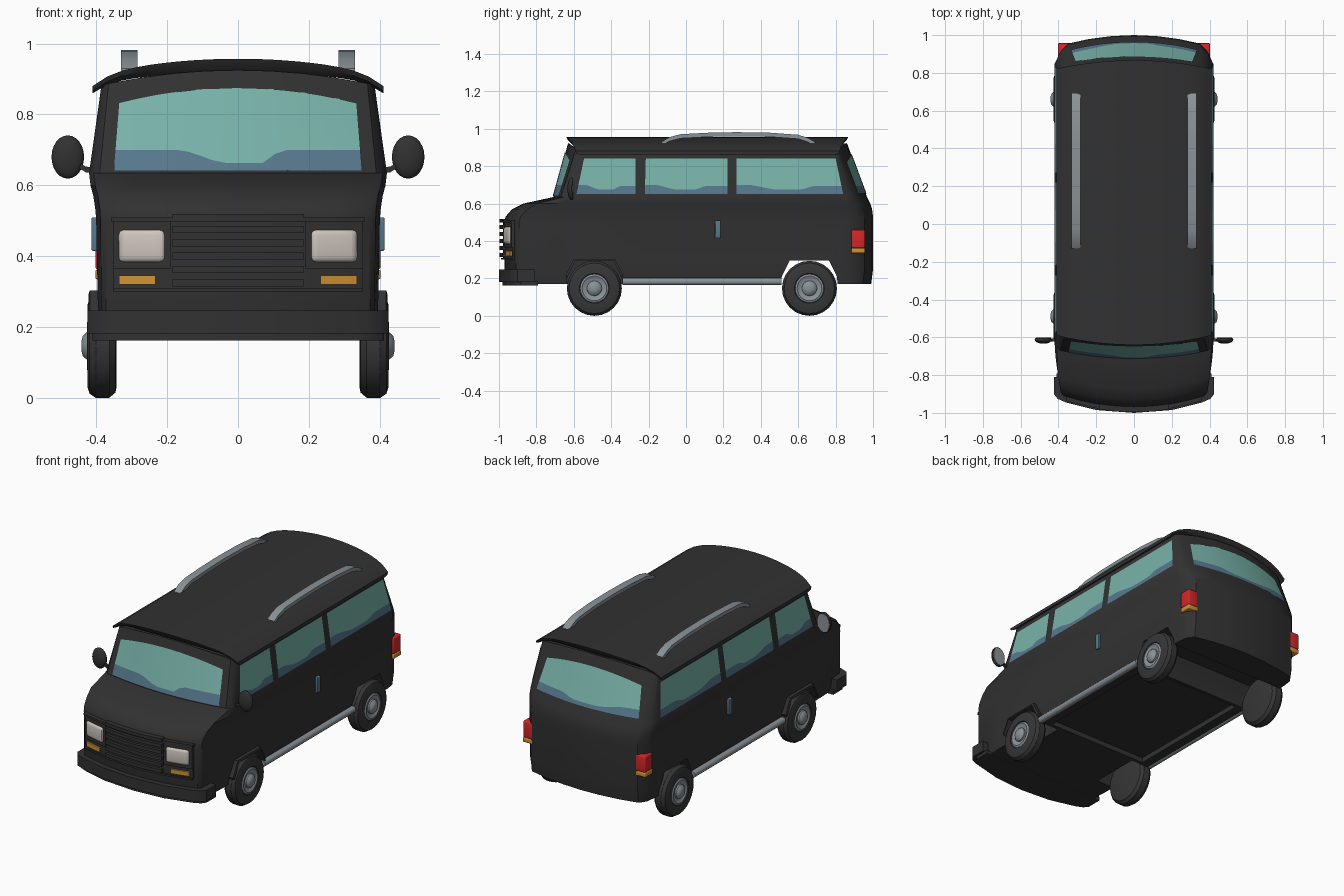
import bpy, bmesh, math
from mathutils import Matrix

if "Cube" in bpy.data.objects:
    bpy.data.objects.remove(bpy.data.objects["Cube"])

def mat(name, r, g, b):
    m = bpy.data.materials.new(name)
    m.diffuse_color = (r, g, b, 1)
    m.use_nodes = True
    m.node_tree.nodes["Principled BSDF"].inputs["Base Color"].default_value = m.diffuse_color
    return m

BLACK = mat("body_black", .031, .031, .031)
TYRE = mat("tyre_black", .037, .037, .037)
TEAL = mat("glass_teal", .19, .45, .40)
BLUE = mat("glass_blue", .095, .19, .27)
RED = mat("lamp_red", .65, .02, .022)
AMBER = mat("lamp_amber", .62, .29, .035)
CREAM = mat("headlight_cream", .62, .56, .51)
GREY = mat("metal_grey", .25, .29, .31)

def make(name, bm, *mats, smooth=True, fix=True, bevel=0):
    if fix:
        bmesh.ops.recalc_face_normals(bm, faces=bm.faces)
    me = bpy.data.meshes.new(name)
    bm.to_mesh(me)
    bm.free()
    for m in mats:
        me.materials.append(m)
    ob = bpy.data.objects.new(name, me)
    bpy.context.collection.objects.link(ob)
    bpy.ops.object.select_all(action='DESELECT')
    ob.select_set(True)
    bpy.context.view_layer.objects.active = ob
    if bevel:
        b = ob.modifiers.new("bevel", 'BEVEL')
        b.width, b.segments = bevel, 3
        bpy.ops.object.modifier_apply(modifier="bevel")
    if smooth:
        bpy.ops.object.shade_smooth_by_angle(angle=math.radians(32))
    return ob

def loft(rings, closed=True):
    """Closed rings of points joined and capped."""
    bm = bmesh.new()
    vs = [[bm.verts.new(p) for p in r] for r in rings]
    n = len(vs[0])
    for a, b in zip(vs, vs[1:]):
        for i in range(n):
            bm.faces.new((a[i], a[(i + 1) % n], b[(i + 1) % n], b[i]))
    bm.faces.new(vs[0])
    bm.faces.new(vs[-1])
    return bm

def box(name, x0, x1, y0, y1, z0, z1, m, bevel=0):
    q = [(x0, y0), (x1, y0), (x1, y1), (x0, y1)]
    return make(name, loft([[(x, y, z) for x, y in q] for z in (z0, z1)]), m, bevel=bevel)

def cyl(name, x0, x1, prof, y, z, m, n=24):
    """Turned part on the x axis; prof = (fraction along, radius)."""
    rings = [[(x0 + (x1 - x0) * f, y + r * math.cos(2 * math.pi * i / n),
               z + r * math.sin(2 * math.pi * i / n)) for i in range(n)] for f, r in prof]
    return make(name, loft(rings), m)

# ---- body surface: z, half width, front half width, front y, front bow, back y, back corner depth
ROWS = [(.17, .385, .365, -.95, .06, .99, .14), (.25, .395, .372, -.97, .06, 1.0, .14),
        (.50, .400, .370, -.972, .06, 1.0, .14), (.53, .402, .370, -.965, .06, 1.0, .14),
        (.57, .408, .375, -.93, .06, .995, .14), (.60, .416, .383, -.87, .05, .985, .13),
        (.635, .42, .39, -.71, .04, .968, .12), (.88, .385, .365, -.63, .04, .86, .07)]

def row(z):
    z = min(max(z, ROWS[0][0]), ROWS[-1][0])
    for a, b in zip(ROWS, ROWS[1:]):
        if z <= b[0]:
            t = (z - a[0]) / (b[0] - a[0])
            return [p + (q - p) * t for p, q in zip(a, b)]

def bulge(x):
    return max(0, .045 * (1 - (x / .4) ** 2))

def unbulge(x, z):
    return z if z < .635 else .635 + .245 * (z - .635) / (.245 + bulge(x))

def front_y(x, z):
    r = row(unbulge(x, z))
    return r[3] + r[4] * (x / r[2]) ** 2

def back_y(x, z):
    return row(unbulge(x, z))[5] - .045 * (x / .35) ** 2

def ring(r):
    z, w, wf, yf, df, yb, db = r
    h = [(wf * f, yf + df * f * f) for f in (0, .25, .5, .75, 1)]
    h += [(wf + .6 * (w - wf), yf + df + .02), (w, max(-.7, yf + df + .05)), (w, yb - db)]
    h += [((.35 + w) / 2 + .01, yb - .045 - .4 * (db - .045))]
    h += [(x, yb - .045 * (x / .35) ** 2) for x in (.35, .24, .12, 0)]
    pts = h + [(-x, y) for x, y in h[-2:0:-1]]
    return [(x, y, z + (bulge(x) if z > .87 else 0)) for x, y in pts]

body = make("body_shell", loft([ring(r) for r in ROWS]), BLACK, smooth=False)

# ---- wheel arches and floor recess cut from the body
WHEELS = (-.49, .66)
ARCH = [(-.152, .1), (-.148, .21), (-.105, .296), (.105, .296), (.148, .21), (.152, .1)]

def arch_cut(x0, x1, y):
    return make("arch_cutter", loft([[(x, y + a, z) for a, z in ARCH] for x in (x0, x1)]), BLACK)

cutters = [arch_cut(-.6, .6, WHEELS[1]), arch_cut(.27, .6, WHEELS[0]), arch_cut(-.6, -.27, WHEELS[0]),
           box("floor_cutter", -.33, .33, -.32, .49, .1, .2, BLACK)]
for c in cutters:
    bpy.ops.object.select_all(action='DESELECT')
    bpy.context.view_layer.objects.active = body
    body.select_set(True)
    m = body.modifiers.new("cut", 'BOOLEAN')
    m.operation, m.object, m.solver = 'DIFFERENCE', c, 'EXACT'
    bpy.ops.object.modifier_apply(modifier="cut")
    bpy.data.objects.remove(c)
bpy.ops.object.shade_smooth_by_angle(angle=math.radians(32))

# ---- roof: arched slab with bowed ends
def roof_ring(x):
    u = (x / .41) ** 2
    z = .957 - .045 * u - .032 * u ** 4
    yf, yb = -.64 + .05 * u, .867 - .045 * u
    return [(x, yf, z), (x, yb, z), (x, yb - .006, z - .014), (x, yb - .03, z - .04 + .02 * u),
            (x, yf + .03, z - .04 + .02 * u), (x, yf + .006, z - .014)]
make("roof", loft([roof_ring(.41 * k / 10) for k in range(-10, 11)]), BLACK)

# ---- windows: thin plates on the surface, blue reflection below a wavy line
def window(name, ulo, uhi, zlo, zhi, wave, place):
    bm = bmesh.new()
    n, grid = 20, []
    for i in range(n + 1):
        t = i / n
        top = zhi(t)
        zs = [zlo, wave(t), (wave(t) + top) / 2, top]
        col = []
        for z in zs:
            k = (z - zlo) / (top - zlo)
            u0, u1 = (ulo[j] + (uhi[j] - ulo[j]) * k for j in (0, 1))
            col.append(bm.verts.new(place(u0 + (u1 - u0) * t, z)))
        grid.append(col)
    for a, b in zip(grid, grid[1:]):
        for j in range(3):
            bm.faces.new((a[j], b[j], b[j + 1], a[j + 1])).material_index = 1 if j == 0 else 0
    return bm

def smoothstep(a, b, t):
    t = min(max((t - a) / (b - a), 0), 1)
    return t * t * (3 - 2 * t)

def screen_wave(t):
    return .70 - .037 * smoothstep(.25, .46, t) + .037 * smoothstep(.6, .68, t)

def side_wave(t):
    return .70 - .025 * smoothstep(.1, .4, t) + .02 * smoothstep(.6, .75, t)

def curved_top(t):
    return .832 + .043 * (1 - (2 * t - 1) ** 2)

def glass(name, bm, out):
    bmesh.ops.recalc_face_normals(bm, faces=bm.faces)
    bm.normal_update()
    axis, sign = out
    if sum(f.normal[axis] for f in bm.faces) * sign < 0:
        bmesh.ops.reverse_faces(bm, faces=bm.faces)
    make(name, bm, TEAL, BLUE, fix=False)

glass("windscreen", window("w", (-.35, .35), (-.335, .335), .642, curved_top, screen_wave,
      lambda x, z: (x, front_y(x, z) - .004, z)), (1, -1))
glass("rear_window", window("r", (-.335, .335), (-.31, .31), .655, lambda t: curved_top(t) - .01, side_wave,
      lambda x, z: (x, back_y(x, z) + .004, z)), (1, 1))
for s in (-1, 1):
    for nm, lo, hi in (("front", (-.585, -.27), (-.545, -.27)), ("middle", (-.22, .222), (-.215, .222)),
                       ("back", (.27, .84), (.27, .80))):
        glass(nm + "_side_window", window(nm, lo, hi, .652, lambda t: .842, side_wave,
              lambda y, z: (s * (row(z)[1] + .004), y, z)), (0, s))

# ---- nose fittings: blocks bent along the bowed front
def band(name, x0, x1, z0, z1, depth, m, bevel=0):
    rings = []
    for i in range(9):
        x = x0 + (x1 - x0) * i / 8
        y = front_y(x, .4)
        rings.append([(x, y + .02, z0), (x, y - depth, z0), (x, y - depth, z1), (x, y + .02, z1)])
    return make(name, loft(rings), m, bevel=bevel)

band("grille_panel", -.352, .352, .30, .51, .008, BLACK)
band("grille_top_trim", -.358, .358, .498, .51, .022, BLACK)
band("grille_bottom_trim", -.352, .352, .30, .31, .018, BLACK)
for k in range(6):
    z = .315 + .0375 * k - (.004 if k == 5 else 0)
    band("grille_slat", -.185, .185, z, z + .02, .025, BLACK)
for s in (-1, 1):
    def pair(name, a, b, *rest, **kw):
        band(name, min(s * a, s * b), max(s * a, s * b), *rest, **kw)
    pair("headlight_housing", .19, .352, .365, .50, .016, BLACK)
    pair("headlight", .205, .338, .382, .476, .026, CREAM, bevel=.018)
    pair("indicator", .233, .336, .32, .346, .018, AMBER)

# ---- front bumper, with a lower lip
def bumper(name, k, z0, z1):
    h = [(0, -1.0), (.2, -.985), (.36, -.945), (.405, -.925), (.424, -.90), (.424, -.81)]
    pts = [(x * k, y + (1 - k) * .6) for x, y in h + [(-x, y) for x, y in h[:0:-1]]]
    make(name, loft([[(x, y, z) for x, y in pts] for z in (z0, z1)]), BLACK)
bumper("front_bumper", 1, .182, .247)
bumper("bumper_lip", .97, .163, .185)

# ---- everything mirrored on both sides
for s in (-1, 1):
    def sbox(name, a, b, *rest, **kw):
        box(name, min(s * a, s * b), max(s * a, s * b), *rest, **kw)
    sbox("tail_light", .335, .402, .885, .957, .362, .46, RED, bevel=.008)
    sbox("rear_indicator", .335, .402, .885, .957, .335, .362, AMBER, bevel=.005)
    sbox("door_handle", .385, .413, .155, .185, .415, .51, BLUE, bevel=.004)
    # side step tube
    c = [(.398 + .019 * math.cos(a * math.pi / 6), .183 + .019 * math.sin(a * math.pi / 6)) for a in range(12)]
    make("side_step", loft([[(s * x, y, z) for x, z in c] for y in (-.34, .51)]), GREY)
    # roof rail
    path = [(-.13, .93), (-.09, .955), (-.03, .971), (.12, .979), (.27, .982), (.45, .979), (.6, .968), (.65, .952), (.69, .93)]
    make("roof_rail", loft([[(s * .284, y, z - .022), (s * .33, y, z - .022), (s * .33, y, z), (s * .284, y, z)]
                            for y, z in path]), GREY)
    # wing mirror: housing, reflecting disc and arm
    bm = bmesh.new()
    bmesh.ops.create_uvsphere(bm, u_segments=20, v_segments=12, radius=1,
        matrix=Matrix.Translation((s * .48, -.612, .68)) @ Matrix.Diagonal((.046, .022, .061, 1)))
    for v in bm.verts:
        v.co.y = min(v.co.y, -.604)
    make("mirror_housing", bm, BLACK)
    e = [(s * .48 + .04 * math.cos(i * math.pi / 10), .68 + .054 * math.sin(i * math.pi / 10)) for i in range(20)]
    make("mirror_glass", loft([[(x, y, z) for x, z in e] for y in (-.606, -.601)]), GREY)
    arm = [(.40, .642), (.43, .645), (.45, .658), (.47, .675)]
    make("mirror_arm", loft([[(s * x, -.622, z - .008), (s * x, -.606, z - .008), (s * x, -.606, z + .008),
                              (s * x, -.622, z + .008)] for x, z in arm]), BLACK)
    for y in WHEELS:
        cyl("tyre", s * .342, s * .425, [(0, .115), (.05, .132), (.25, .146), (.7, .147), (.92, .135), (1, .115),
                                         (1, .08), (.85, .072)], y, .147, TYRE)
        cyl("wheel_disc", s * .38, s * .426, [(0, .078), (.9, .076), (1, .066), (.8, .05)], y, .147, GREY)
        cyl("hub_cap", s * .40, s * .442, [(0, .042), (.6, .04), (.9, .028), (1, .012)], y, .147, GREY, 16)
    # front arch lip
    prof = [(a, z) for a, z in ARCH[1:5]]
    make("arch_lip", loft([[(s * .375, WHEELS[0] + a, z - .004), (s * .422, WHEELS[0] + a * .98, z - .004),
                            (s * .418, WHEELS[0] + a * 1.04, z + .008), (s * .375, WHEELS[0] + a * 1.04, z + .008)]
                           for a, z in prof]), BLACK)
